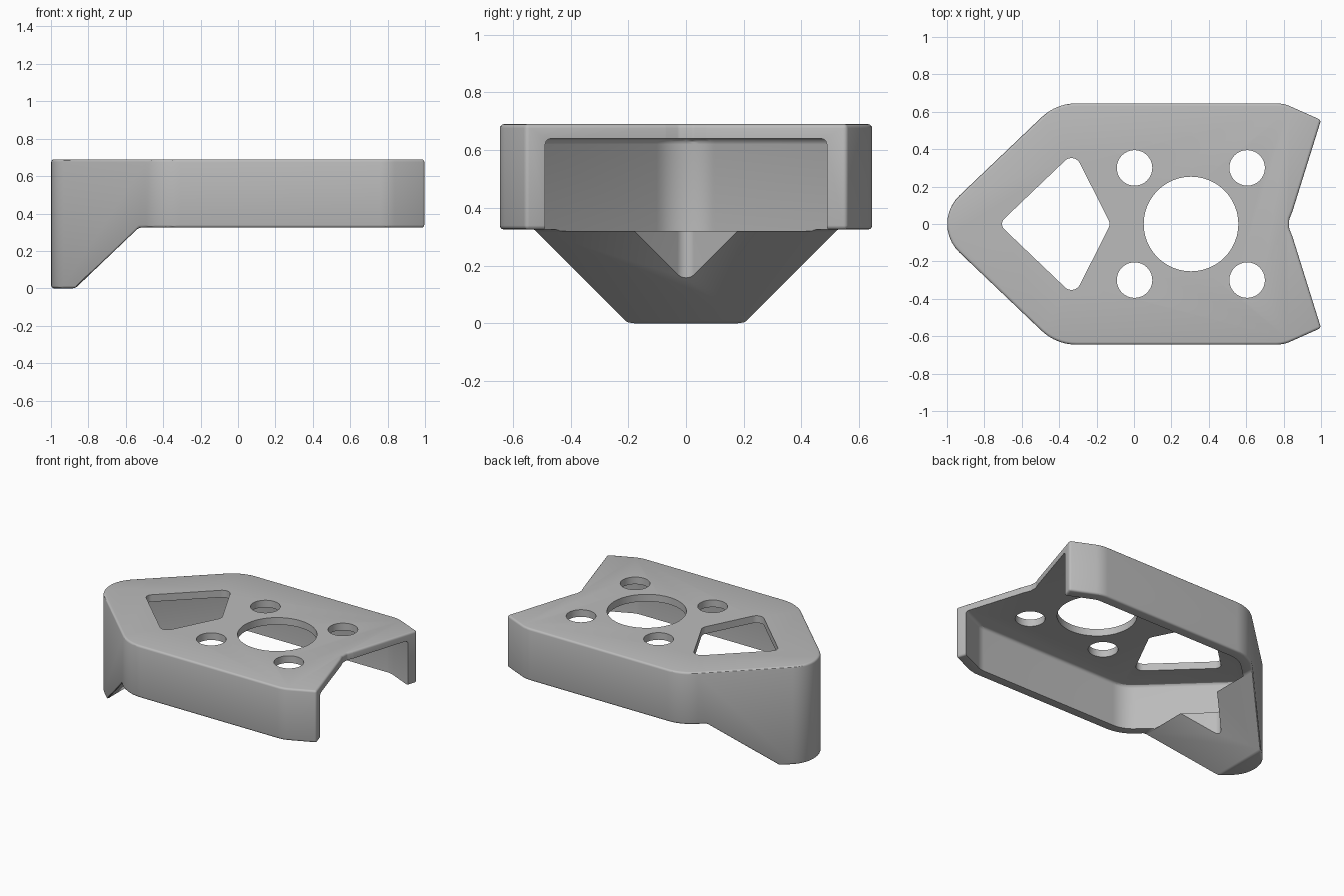
import bpy, bmesh, math
from mathutils import Vector

if "Cube" in bpy.data.objects:
    bpy.data.objects.remove(bpy.data.objects["Cube"], do_unlink=True)

grey = bpy.data.materials.new("plain grey")
grey.use_nodes = True
colour = (0.5, 0.5, 0.5, 1)
grey.diffuse_color = colour
grey.node_tree.nodes["Principled BSDF"].inputs["Base Color"].default_value = colour

HEIGHT, RIM = 0.69, 0.325


def mirrored(half):
    """Close a half outline (x, y, radius) by mirroring it across y = 0."""
    return half + [(x, -y, r) for x, y, r in reversed(half) if y > 0]


def rounded(corners, steps=10):
    """Replace each corner (x, y, radius) by a tangent arc."""
    out = []
    for i, (x, y, r) in enumerate(corners):
        p = Vector((x, y))
        if r == 0:
            out.append(p)
            continue
        a = (Vector(corners[i - 1][:2]) - p).normalized()
        b = (Vector(corners[(i + 1) % len(corners)][:2]) - p).normalized()
        half = a.angle(b) / 2
        centre = p + (a + b).normalized() * r / math.sin(half)
        start = p + a * r / math.tan(half) - centre
        end = p + b * r / math.tan(half) - centre
        sweep = math.pi - 2 * half
        for k in range(steps + 1):
            t = k / steps
            out.append(centre + (start * math.sin((1 - t) * sweep)
                                 + end * math.sin(t * sweep)) / math.sin(sweep))
    return out


def prism(name, points, low, high, along_y=False, top_round=0):
    """Extrude an outline upward, or an x-z outline along y."""
    bm = bmesh.new()
    place = (lambda p, h: (p[0], h, p[1])) if along_y else (lambda p, h: (p[0], p[1], h))
    base = bm.faces.new([bm.verts.new(place(p, low)) for p in points])
    new = bmesh.ops.extrude_face_region(bm, geom=[base])["geom"]
    shift = (0, high - low, 0) if along_y else (0, 0, high - low)
    bmesh.ops.translate(bm, vec=shift, verts=[v for v in new if isinstance(v, bmesh.types.BMVert)])
    bmesh.ops.recalc_face_normals(bm, faces=bm.faces)
    if top_round:
        edges = [e for e in bm.edges if all(v.co.z > high - 1e-4 for v in e.verts)]
        bmesh.ops.bevel(bm, geom=edges, offset=top_round, segments=3,
                        profile=0.5, affect='EDGES')
    mesh = bpy.data.meshes.new(name)
    bm.to_mesh(mesh)
    bm.free()
    mesh.materials.append(grey)
    obj = bpy.data.objects.new(name, mesh)
    bpy.context.collection.objects.link(obj)
    return obj


def apply(obj, mod):
    bpy.context.view_layer.objects.active = obj
    bpy.ops.object.modifier_apply(modifier=mod.name)


def cut(obj, cutter):
    mod = obj.modifiers.new("cut", 'BOOLEAN')
    mod.operation, mod.solver, mod.object = 'DIFFERENCE', 'EXACT', cutter
    apply(obj, mod)
    bpy.data.objects.remove(cutter, do_unlink=True)


def circle(cx, cy, r, n=48):
    return [(cx + r * math.cos(math.tau * k / n), cy + r * math.sin(math.tau * k / n))
            for k in range(n)]


# Outer block: rounded nose, straight sides, tapered tail with a notch
outline = mirrored([(-1.093, 0, 0.21), (-0.416, 0.645, 0.27), (0.8, 0.645, 0.2),
                    (1, 0.556, 0), (0.848, 0.07, 0.05), (0.83, 0.025, 0.03)])
body = prism("mounting_bracket", rounded(outline), 0, HEIGHT)

# Clear the underside, leaving a sloped foot at the nose
under = [(-0.87, 0), (-0.53, RIM), (1.5, RIM), (1.5, -0.5), (-0.87, -0.5)]
cut(body, prism("underside_cutter", under, -1, 1, along_y=True))

# Soft outer edges
soft = body.modifiers.new("soft_edges", 'BEVEL')
soft.width, soft.segments = 0.014, 3
soft.limit_method, soft.angle_limit = 'ANGLE', math.radians(30)
apply(body, soft)

# Hollow between the side walls, open at the tail
hollow = mirrored([(-0.9915, 0, 0.14), (-0.388, 0.575, 0.2), (0.785, 0.575, 0.13),
                   (1.2, 0.388, 0)])
cut(body, prism("hollow_cutter", rounded(hollow), RIM - 0.006, 0.64, top_round=0.02))

# Three-sided window through plate and foot
window = mirrored([(-0.723, 0, 0.04), (-0.32, 0.385, 0.05), (-0.125, 0, 0.05)])
cut(body, prism("window_cutter", rounded(window), -0.2, 1))

# Large centre hole and four screw holes
cut(body, prism("centre_hole_cutter", circle(0.305, 0, 0.253), 0.5, 1))
for x in (0.003, 0.605):
    for y in (-0.3, 0.3):
        cut(body, prism("screw_hole_cutter", circle(x, y, 0.095, 32), 0.5, 1))

bpy.ops.object.select_all(action='DESELECT')
body.select_set(True)
bpy.context.view_layer.objects.active = body
bpy.ops.object.shade_smooth_by_angle(angle=math.radians(30))
